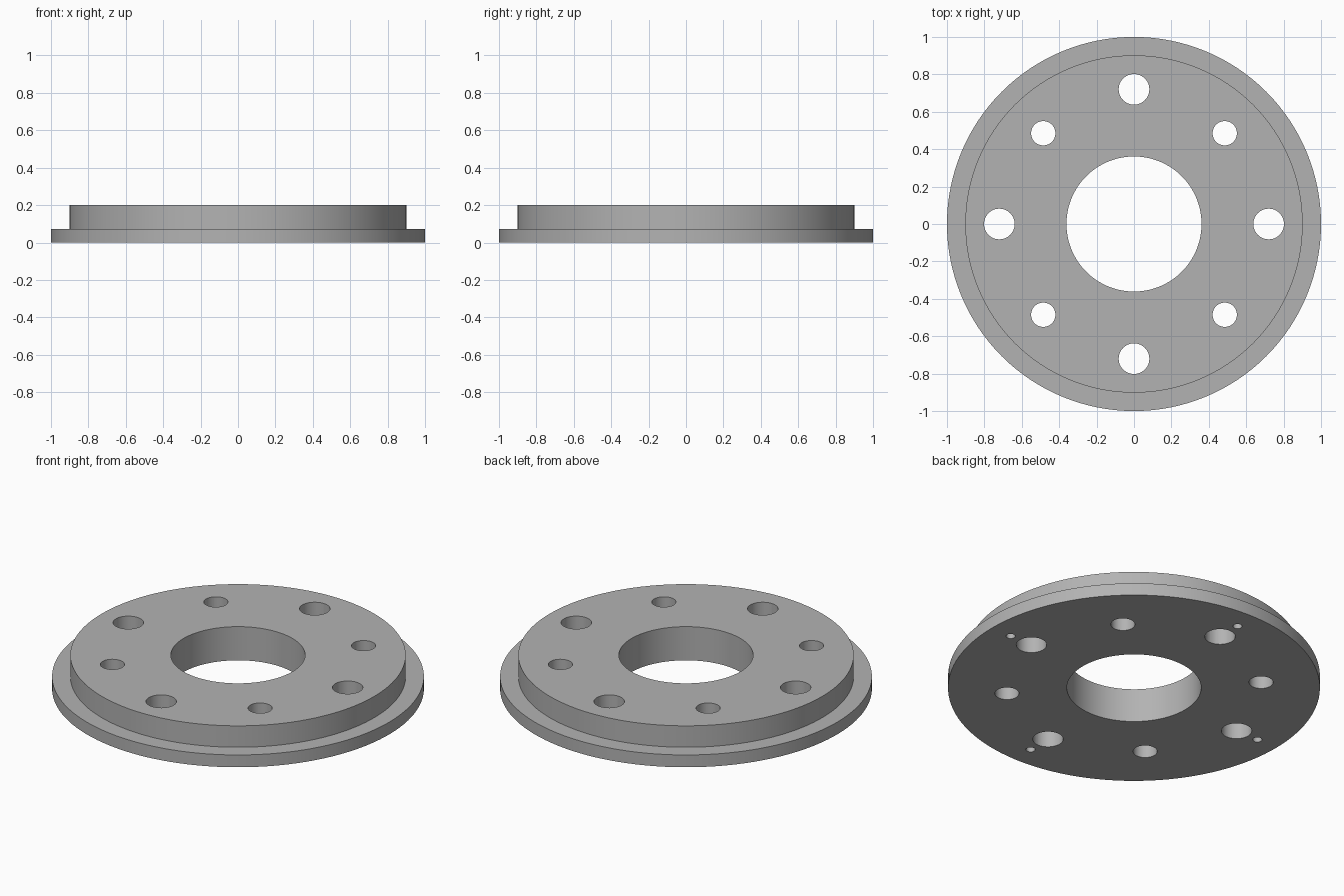
import bpy
import bmesh
from math import cos, sin, pi, radians
from mathutils import Matrix, Vector

OUTER_R, BOSS_R, BORE_R = 1.0, 0.902, 0.361
FLANGE_Z, TOP_Z = 0.073, 0.2
SIDES = 128

cube = bpy.data.objects.get("Cube")
if cube:
    bpy.data.objects.remove(cube, do_unlink=True)


def make_material(name, colour):
    mat = bpy.data.materials.new(name)
    mat.use_nodes = True
    mat.diffuse_color = colour
    mat.node_tree.nodes["Principled BSDF"].inputs["Base Color"].default_value = colour
    return mat


def make_object(name, bm, mat):
    bmesh.ops.recalc_face_normals(bm, faces=bm.faces)
    mesh = bpy.data.meshes.new(name)
    bm.to_mesh(mesh)
    bm.free()
    mesh.materials.append(mat)
    obj = bpy.data.objects.new(name, mesh)
    bpy.context.collection.objects.link(obj)
    return obj


def add_drills(bm, hole_r, circle_r, start, bottom, top, sides):
    """Four cylinders evenly spaced on a bolt circle."""
    for i in range(4):
        a = start + i * pi / 2
        centre = Vector((circle_r * cos(a), circle_r * sin(a), (bottom + top) / 2))
        bmesh.ops.create_cone(bm, cap_ends=True, segments=sides,
                              radius1=hole_r, radius2=hole_r, depth=top - bottom,
                              matrix=Matrix.Translation(centre))


grey = make_material("plain grey", (0.45, 0.45, 0.45, 1))

# Stepped ring: flange, raised boss and central bore, turned from one profile
profile = [(BORE_R, 0), (OUTER_R, 0), (OUTER_R, FLANGE_Z),
           (BOSS_R, FLANGE_Z), (BOSS_R, TOP_Z), (BORE_R, TOP_Z)]
bm = bmesh.new()
verts = [bm.verts.new((r, 0, z)) for r, z in profile]
edges = [bm.edges.new((verts[i], verts[i - 1])) for i in range(len(verts))]
bmesh.ops.spin(bm, geom=verts + edges, cent=(0, 0, 0), axis=(0, 0, 1),
               angle=2 * pi, steps=SIDES, use_merge=True)
bmesh.ops.remove_doubles(bm, verts=bm.verts, dist=0.0001)
flange = make_object("flange_plate", bm, grey)

# Through holes on the axes and diagonals, and blind pin holes underneath
bm = bmesh.new()
add_drills(bm, 0.082, 0.72, 0, -0.1, 0.3, 48)
add_drills(bm, 0.065, 0.686, radians(45), -0.1, 0.3, 48)
add_drills(bm, 0.025, 0.866, 0, -0.1, 0.12, 24)
drills = make_object("hole_cutter", bm, grey)
drills.hide_render = True

cut = flange.modifiers.new("holes", 'BOOLEAN')
cut.operation = 'DIFFERENCE'
cut.solver = 'EXACT'
cut.object = drills

bpy.ops.object.select_all(action='DESELECT')
flange.select_set(True)
bpy.context.view_layer.objects.active = flange
bpy.ops.object.modifier_apply(modifier=cut.name)
bpy.data.objects.remove(drills, do_unlink=True)

# Round walls smooth, rims sharp
bpy.ops.object.shade_smooth_by_angle(angle=radians(30))
